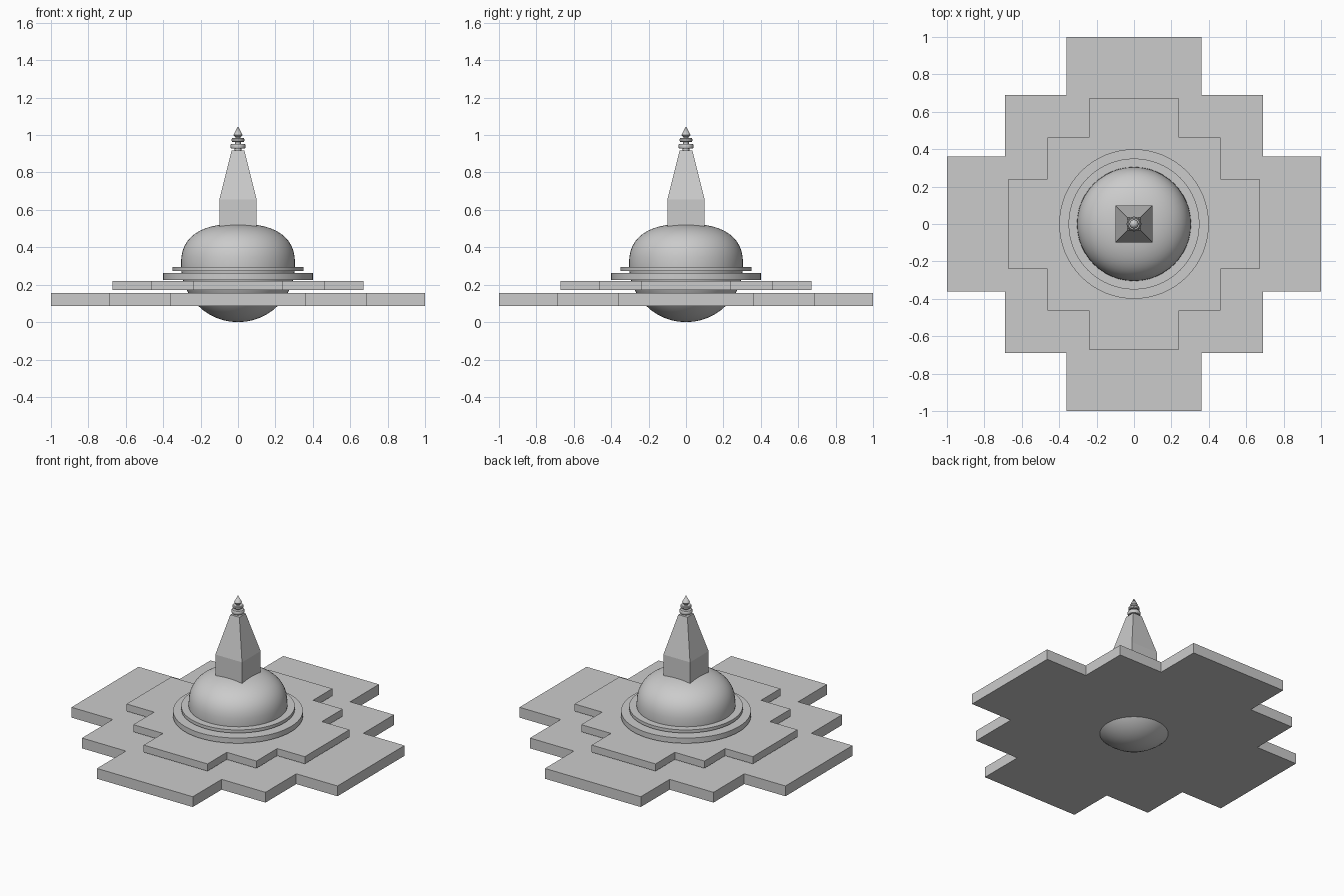
import bpy, bmesh
from math import sin, cos, pi, radians

if "Cube" in bpy.data.objects:
    bpy.data.objects.remove(bpy.data.objects["Cube"])


def make_object(name, bm, smooth=False):
    bmesh.ops.remove_doubles(bm, verts=bm.verts, dist=1e-5)
    bmesh.ops.recalc_face_normals(bm, faces=bm.faces)
    mesh = bpy.data.meshes.new(name)
    bm.to_mesh(mesh)
    bm.free()
    obj = bpy.data.objects.new(name, mesh)
    bpy.context.collection.objects.link(obj)
    if smooth:
        bpy.ops.object.select_all(action='DESELECT')
        obj.select_set(True)
        bpy.context.view_layer.objects.active = obj
        bpy.ops.object.shade_smooth_by_angle(angle=radians(35))
    return obj


def lathe(name, profile, sides, smooth=True):
    """Spin an (r, z) profile around the z axis."""
    bm = bmesh.new()
    verts = [bm.verts.new((r, 0, z)) for r, z in profile]
    edges = [bm.edges.new(pair) for pair in zip(verts, verts[1:])]
    bmesh.ops.spin(bm, geom=verts + edges, cent=(0, 0, 0), axis=(0, 0, 1),
                   angle=2 * pi, steps=sides)
    return make_object(name, bm, smooth)


def stepped_plate(name, arm, corner, width, z0, z1):
    """Cross-shaped slab with one stepped corner per quadrant."""
    quarter = [(arm, -width), (arm, width), (corner, width),
               (corner, corner), (width, corner)]
    outline = []
    for _ in range(4):
        outline += quarter
        quarter = [(-y, x) for x, y in quarter]
    bm = bmesh.new()
    face = bm.faces.new([bm.verts.new((x, y, z0)) for x, y in outline])
    top = bmesh.ops.extrude_face_region(bm, geom=[face], use_keep_orig=True)
    moved = [v for v in top['geom'] if isinstance(v, bmesh.types.BMVert)]
    bmesh.ops.translate(bm, verts=moved, vec=(0, 0, z1 - z0))
    return make_object(name, bm)


# Terraces
stepped_plate("lower_terrace", 1.0, 0.69, 0.36, 0.085, 0.155)
stepped_plate("upper_terrace", 0.67, 0.463, 0.24, 0.171, 0.22)

# Round base mouldings
for name, r, z0, z1 in (("lower_ring", 0.40, 0.226, 0.262),
                        ("upper_ring", 0.35, 0.273, 0.294)):
    lathe(name, [(0, z0), (r, z0), (r, z1), (0, z1)], 64)

# Dome: spherical underside, fuller flattened top
R = 0.305
profile = [(R * sin(a), R - R * cos(a))
           for a in (i * pi / 24 for i in range(12))]
n = 2 / 2.5
for i in range(13):
    a = i * pi / 24
    profile.append((R * max(cos(a), 0) ** n, R + 0.22 * sin(a) ** n))
profile[-1] = (0, R + 0.22)
lathe("dome", profile, 48)

# Square block and tapered spire
bm = bmesh.new()
rings = [[bm.verts.new((sx * h, sy * h, z))
          for sx, sy in ((-1, -1), (1, -1), (1, 1), (-1, 1))]
         for h, z in ((0.1, 0.50), (0.1, 0.655), (0.034, 0.918))]
for low, high in zip(rings, rings[1:]):
    for i in range(4):
        j = (i + 1) % 4
        bm.faces.new((low[i], low[j], high[j], high[i]))
bm.faces.new(rings[0])
bm.faces.new(rings[-1])
make_object("spire", bm)

# Finial: neck, two discs and pointed bud
lathe("finial", [(0, 0.91), (0.018, 0.91), (0.018, 0.927), (0.036, 0.927),
                 (0.040, 0.933), (0.040, 0.947), (0.036, 0.953),
                 (0.016, 0.953), (0.016, 0.964), (0.031, 0.964),
                 (0.035, 0.969), (0.035, 0.978), (0.031, 0.983),
                 (0.014, 0.983), (0.014, 0.990), (0.024, 1.000),
                 (0, 1.047)], 16)
